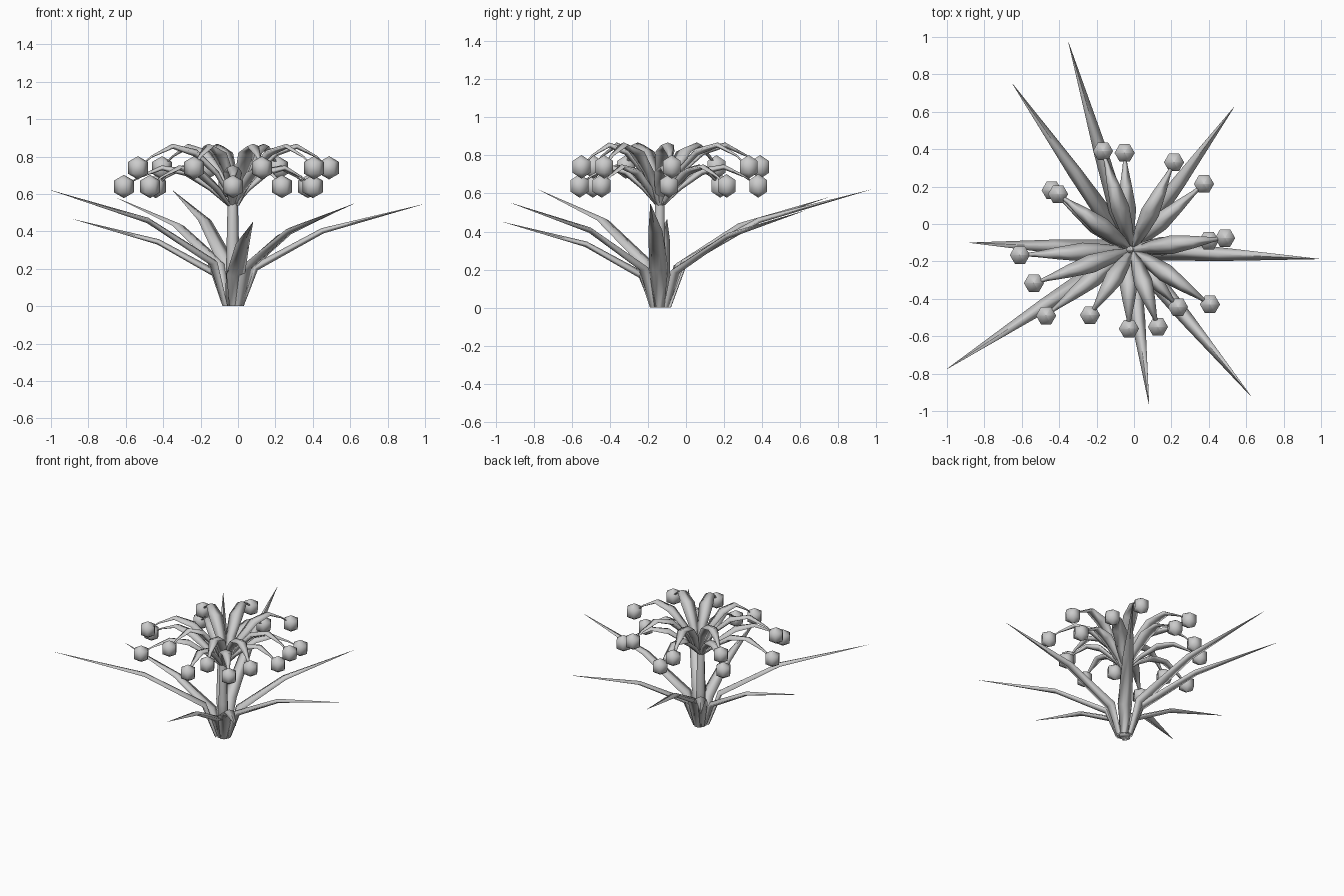
import bpy, math
from mathutils import Vector

if "Cube" in bpy.data.objects:
    bpy.data.objects.remove(bpy.data.objects["Cube"])


def add_mesh(name, verts, faces, smooth=True):
    me = bpy.data.meshes.new(name)
    me.from_pydata([tuple(v) for v in verts], [], faces)
    for p in me.polygons:
        p.use_smooth = smooth
    me.update()
    ob = bpy.data.objects.new(name, me)
    bpy.context.collection.objects.link(ob)
    return ob


def blade(name, root, tip, path, thick):
    """Diamond-section blade from root axis to tip; path rows = (radius fraction, z, half width)."""
    axis = Vector((root[0], root[1], 0))
    out = Vector((tip[0] - root[0], tip[1] - root[1], 0))
    side = Vector((-out.y, out.x, 0)).normalized()
    pts = [axis + out * f + Vector((0, 0, z)) for f, z, w in path]
    verts, faces = [], []
    for i, (f, z, w) in enumerate(path):
        t = (pts[min(i + 1, len(pts) - 1)] - pts[max(i - 1, 0)]).normalized()
        up = t.cross(side)
        p = pts[i]
        verts += [p + side * w, p + up * w * thick, p - side * w, p - up * w * thick]
        if i:
            for k in range(4):
                a, b = 4 * (i - 1) + k, 4 * (i - 1) + (k + 1) % 4
                faces.append((a, b, b + 4, a + 4))
    for v in verts:
        v.z = max(v.z, 0)
    return add_mesh(name, verts, faces)


def lathe(name, centre, rows, sides):
    """Stack of rings; rows = (radius, x offset, z offset)."""
    verts, faces = [], []
    for r, dx, z in rows:
        for k in range(sides):
            a = math.tau * k / sides
            verts.append((centre[0] + dx + r * math.cos(a), centre[1] + r * math.sin(a), centre[2] + z))
    for i in range(len(rows) - 1):
        for k in range(sides):
            a, b = i * sides + k, i * sides + (k + 1) % sides
            faces.append((a, b, b + sides, a + sides))
    faces += [tuple(reversed(range(sides))),
              tuple(range((len(rows) - 1) * sides, len(rows) * sides))]
    return add_mesh(name, verts, faces)


# Long ground leaves (tip positions)
leaf_tips = [(-0.35, 0.97, 0.62), (-0.65, 0.75, 0.58), (0.535, 0.625, 0.51), (0.99, -0.187, 0.545),
             (0.625, -0.92, 0.55), (0.08, -0.963, 0.45), (-1.0, -0.775, 0.62), (-0.88, -0.10, 0.465)]
for n, tip in enumerate(leaf_tips):
    h = tip[2]
    blade(f"leaf_{n + 1}", (-0.025, -0.138), tip,
          [(0.045, 0, 0.026), (0.115, 0.38 * h, 0.05), (0.47, 0.74 * h, 0.037), (1, h, 0.001)], 0.4)

# Central stalk
lathe("stalk", (-0.028, -0.138, 0),
      [(0.04, 0, 0), (0.035, 0, 0.25), (0.028, 0, 0.54), (0.005, 0.02, 0.66)], 6)

# Two alternating tiers of arching petals, each ending in a bead
upper = [(-0.166, 0.39), (0.214, 0.33), (0.487, -0.075), (0.406, -0.43),
         (0.128, -0.55), (-0.235, -0.487), (-0.535, -0.316), (-0.406, 0.16)]
lower = [(-0.05, 0.38), (0.374, 0.214), (0.40, -0.09), (0.235, -0.444),
         (-0.027, -0.56), (-0.47, -0.49), (-0.61, -0.166), (-0.44, 0.18)]
upper_path = [(0.02, 0.54, 0.012), (0.20, 0.71, 0.036), (0.42, 0.82, 0.05),
              (0.65, 0.855, 0.034), (0.86, 0.80, 0.014), (1, 0.74, 0.006)]
lower_path = [(0.02, 0.53, 0.012), (0.20, 0.63, 0.036), (0.42, 0.715, 0.05),
              (0.65, 0.74, 0.033), (0.86, 0.69, 0.014), (1, 0.64, 0.006)]
R = 0.062
for tier, root, tips, path in (("upper", (-0.008, -0.137), upper, upper_path),
                               ("lower", (-0.03, -0.138), lower, lower_path)):
    for n, (x, y) in enumerate(tips):
        blade(f"{tier}_petal_{n + 1}", root, (x, y), path, 0.4)
        lathe(f"{tier}_bead_{n + 1}", (x, y, path[-1][1]),
              [(0.0005, 0, -R), (0.87 * R, 0, -R / 2), (0.87 * R, 0, R / 2), (0.0005, 0, R)], 6)
